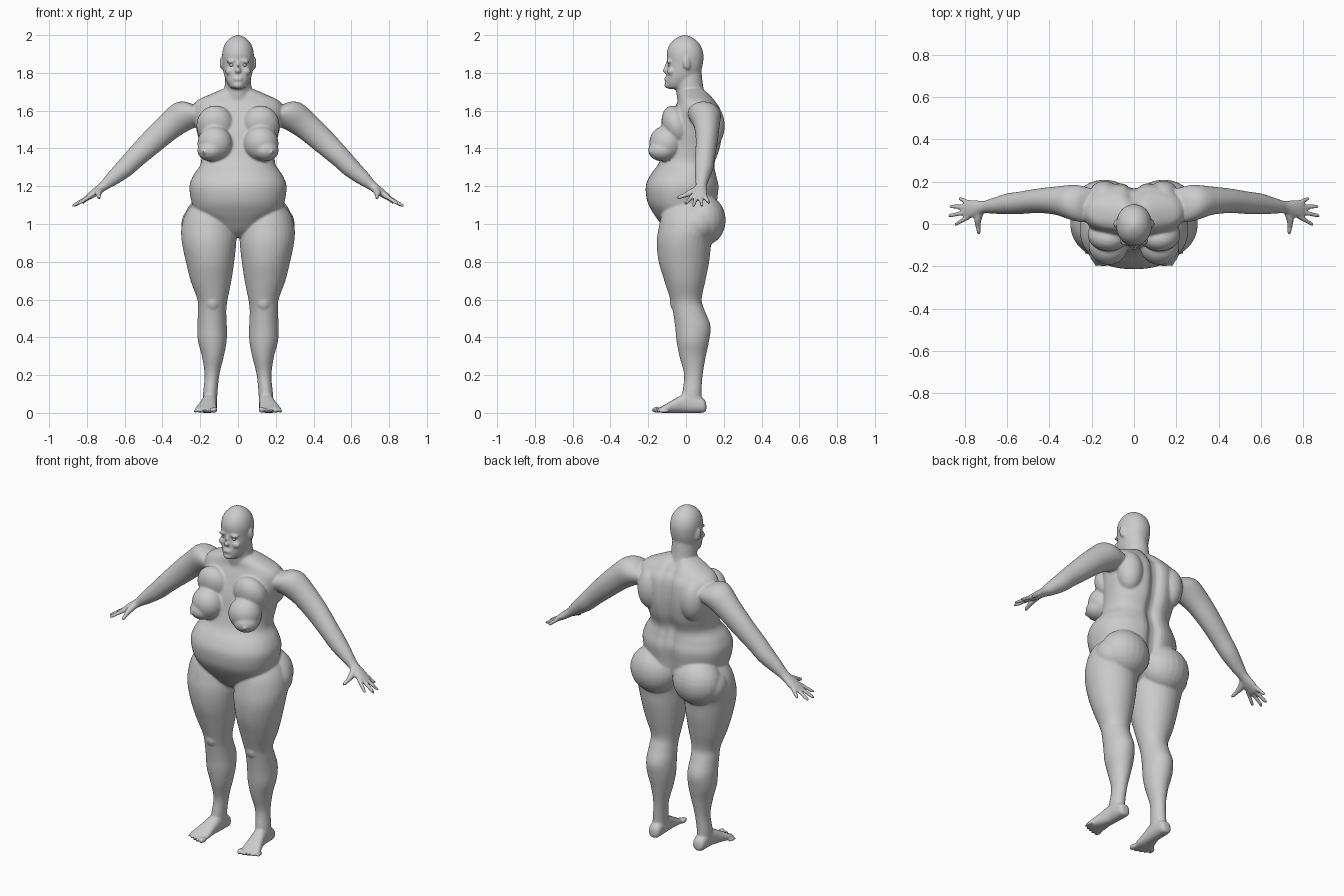
import bpy, bmesh, math
from mathutils import Vector

X, Y, Z = Vector((1, 0, 0)), Vector((0, 1, 0)), Vector((0, 0, 1))
UP_ARM = Vector((.7, 0, .72)).normalized()
parts = []


def finish(bm, name, pair):
    bmesh.ops.recalc_face_normals(bm, faces=bm.faces)
    me = bpy.data.meshes.new(name)
    bm.to_mesh(me)
    bm.free()
    ob = bpy.data.objects.new(name, me)
    bpy.context.collection.objects.link(ob)
    if pair:
        m = ob.modifiers.new("mirror", 'MIRROR')
        m.use_mirror_merge = False
    parts.append(ob)
    return ob


def catmull(a, b, c, d, t):
    return .5 * (2*b + (c-a)*t + (2*a-5*b+4*c-d)*t*t + (3*b-a-3*c+d)*t**3)


def loft(name, secs, u, v, pair=True, power=1.0, groove=0, n=32, steps=4):
    """Skin smooth rings through sections (x, y, z, radius_u, radius_v)."""
    pts = []
    for i in range(len(secs) - 1):
        q = [secs[max(i-1, 0)], secs[i], secs[i+1], secs[min(i+2, len(secs)-1)]]
        for k in range(steps):
            pts.append([catmull(*c, k / steps) for c in zip(*q)])
    pts.append(secs[-1])
    bm = bmesh.new()
    rings = []
    for x, y, z, a, b in pts:
        ring = []
        for i in range(n):
            t = 2 * math.pi * (i + .5) / n
            c, s = math.cos(t), math.sin(t)
            pu = max(a, .002) * math.copysign(abs(c)**power, c)
            pv = max(b, .002) * math.copysign(abs(s)**power, s)
            if s > 0:
                pv -= groove * math.exp(-(pu / .035)**2) * min(1, b / .1)
            ring.append(bm.verts.new(Vector((x, y, z)) + u*pu + v*pv))
        rings.append(ring)
    for r, q in zip(rings, rings[1:]):
        for i in range(n):
            j = (i + 1) % n
            bm.faces.new((r[i], r[j], q[j], q[i]))
    bm.faces.new(rings[0])
    bm.faces.new(rings[-1])
    return finish(bm, name, pair)


def upright(rows):
    """(z, centre x, half width, front y, back y) -> loft sections"""
    return [(cx, (f+b)/2, z, w, (b-f)/2) for z, cx, w, f, b in rows]


def blob(name, loc, size, rot=(0, 0, 0), pair=True):
    bm = bmesh.new()
    bmesh.ops.create_uvsphere(bm, u_segments=24, v_segments=16, radius=1)
    ob = finish(bm, name, pair)
    from mathutils import Matrix, Euler
    ob.data.transform(Matrix.LocRotScale(Vector(loc), Euler(rot), Vector(size)))
    return ob


# torso
loft("torso", upright([
    (.93, 0, .05, -.06, .05), (.96, 0, .11, -.10, .10), (1.01, 0, .17, -.14, .15),
    (1.06, 0, .225, -.175, .165), (1.12, 0, .247, -.205, .17),
    (1.2, 0, .257, -.213, .178), (1.26, 0, .235, -.188, .165),
    (1.32, 0, .197, -.145, .158), (1.4, 0, .2, -.12, .185),
    (1.5, 0, .22, -.10, .198), (1.6, 0, .24, -.065, .188),
    (1.65, 0, .22, -.045, .158), (1.685, 0, .15, -.04, .13),
    (1.715, 0, .08, -.03, .10)]), X, Y, pair=False, power=.88, groove=.035, n=64)

# neck and head
loft("neck", upright([
    (1.58, 0, .10, -.04, .15), (1.65, 0, .085, -.045, .125),
    (1.7, 0, .073, -.052, .097), (1.78, 0, .068, -.06, .085),
    (1.84, 0, .06, -.05, .08)]), X, Y, pair=False)
loft("head", upright([
    (1.715, 0, .02, -.09, -.03), (1.725, 0, .042, -.104, .0), (1.76, 0, .064, -.108, .05),
    (1.8, 0, .076, -.103, .076), (1.85, 0, .082, -.098, .09),
    (1.9, 0, .084, -.102, .092), (1.94, 0, .075, -.092, .08),
    (1.97, 0, .057, -.07, .057), (1.99, 0, .032, -.042, .028),
    (2.0, 0, .008, -.015, .0)]), X, Y, pair=False, power=.95)
blob("nose", (0, -.106, 1.812), (.016, .018, .014), pair=False)
blob("nose_bridge", (0, -.1, 1.835), (.009, .014, .032), (-.25, 0, 0), False)
blob("lips", (0, -.106, 1.767), (.025, .01, .011), pair=False)
blob("chin", (0, -.098, 1.735), (.026, .016, .017), pair=False)
blob("brow", (.035, -.09, 1.862), (.03, .014, .009), (0, .15, 0))
blob("cheek", (.042, -.08, 1.808), (.026, .02, .02))
blob("ear", (.087, .005, 1.85), (.009, .02, .034), (.15, 0, .35))

# chest
blob("breast", (.122, -.105, 1.425), (.093, .088, .095), (.35, 0, .2))
blob("breast_lower", (.145, -.125, 1.39), (.07, .075, .058))
blob("nipple", (.178, -.188, 1.382), (.011, .012, .011))
blob("chest_slope", (.12, -.05, 1.52), (.1, .075, .11), (.35, 0, 0))
blob("shoulder_blade", (.14, .13, 1.52), (.075, .075, .12))

# legs
loft("leg", upright([
    (1.14, .12, .09, -.09, .12), (1.06, .15, .125, -.125, .15),
    (.98, .155, .145, -.145, .16), (.9, .153, .144, -.155, .135),
    (.8, .148, .128, -.145, .123), (.7, .143, .108, -.115, .103),
    (.6, .135, .08, -.083, .083), (.54, .137, .075, -.07, .1),
    (.46, .137, .078, -.058, .13), (.38, .136, .076, -.05, .122),
    (.3, .133, .058, -.035, .105), (.2, .138, .039, -.01, .088),
    (.1, .147, .038, -.02, .082), (.04, .148, .036, -.02, .085)]), X, Y)
blob("buttock", (.14, .09, 1.02), (.145, .12, .135))
blob("hip_roll", (.2, .06, 1.0), (.1, .1, .1))
blob("kneecap", (.135, -.045, .585), (.042, .04, .05))

# feet
loft("foot", [
    (.147, .108, .03, .012, .012), (.147, .098, .036, .032, .034),
    (.148, .06, .046, .038, .046), (.15, 0, .052, .039, .052),
    (.16, -.06, .037, .046, .037), (.168, -.105, .024, .056, .024),
    (.172, -.135, .016, .054, .015), (.172, -.148, .014, .04, .01)],
    X, Z, power=.85)
for i in range(5):
    r = .017 - .0018 * i if i else .02
    blob("toe", (.125 + .0255*i, -.155 + .0035*i*i**.7, r*.8),
         (r*.75, .028, r*.8), (0, 0, .12))

# arms
loft("arm", [
    (.17, .09, 1.57, .07, .08), (.22, .09, 1.585, .082, .088),
    (.28, .1, 1.575, .085, .086), (.36, .11, 1.52, .068, .074),
    (.45, .11, 1.44, .058, .066), (.54, .1, 1.355, .053, .056),
    (.6, .095, 1.295, .049, .05), (.67, .085, 1.235, .036, .037),
    (.71, .08, 1.202, .03, .026), (.76, .072, 1.165, .041, .021),
    (.795, .068, 1.14, .042, .015), (.805, .068, 1.133, .03, .008)], Y, UP_ARM)

# hands: (knuckle y, fingertip)
for ky, tip in ((.035, (.85, -.005, 1.103)), (.058, (.88, .038, 1.092)),
                (.08, (.874, .083, 1.093)), (.1, (.828, .122, 1.108))):
    a, b = Vector((.78, ky, 1.15)), Vector(tip)
    rows = [(*a.lerp(b, t), r, r) for t, r in
            ((0, .013), (.5, .011), (.85, .0095), (.96, .007), (1, .002))]
    loft("finger", rows, Y, UP_ARM, n=12)
loft("thumb", [(.725, .06, 1.185, .018, .018), (.738, .022, 1.165, .018, .018),
               (.738, -.012, 1.15, .012, .012), (.735, -.038, 1.14, .01, .01),
               (.733, -.05, 1.136, .003, .003)],
     X, Vector((0, -.35, .94)), n=12)

# fuse every part into one skin
for o in parts:
    o.select_set(True)
bpy.context.view_layer.objects.active = parts[0]
bpy.ops.object.convert(target='MESH')
bpy.ops.object.join()
body = bpy.context.object
body.name = "body"
m = body.modifiers.new("fuse", 'REMESH')
m.mode, m.voxel_size = 'VOXEL', .007
m = body.modifiers.new("soften", 'SMOOTH')
m.factor, m.iterations = .5, 3
bpy.ops.object.convert(target='MESH')
bpy.ops.object.shade_smooth_by_angle(angle=math.radians(40))

# eyes
parts.clear()
blob("eyes", (.033, -.083, 1.842), (.014, .013, .01))
for p in parts[0].data.polygons:
    p.use_smooth = True
